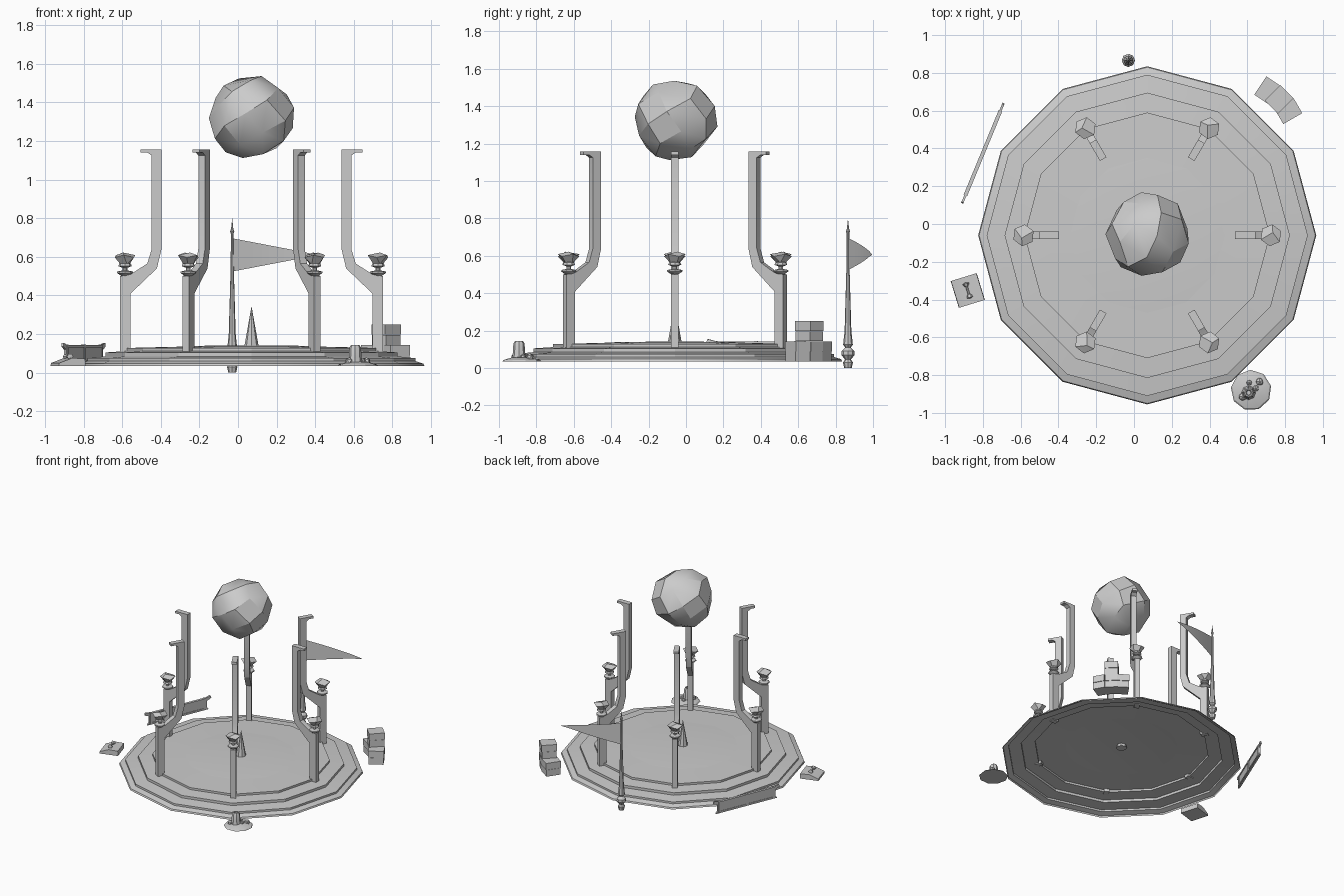
import bpy, bmesh, math, random
from math import cos, sin, pi, radians
from mathutils import Vector, Matrix

random.seed(4)
if "Cube" in bpy.data.objects:
    bpy.data.objects.remove(bpy.data.objects["Cube"], do_unlink=True)

stone = bpy.data.materials.new("stone_grey")
stone.use_nodes = True
stone.diffuse_color = (0.6, 0.6, 0.6, 1)
stone.node_tree.nodes["Principled BSDF"].inputs["Base Color"].default_value = (0.6, 0.6, 0.6, 1)

CENTRE = Vector((0.07, -0.06, 0))


def finish(name, bm, matrix=Matrix(), fix_normals=True):
    if fix_normals:
        bmesh.ops.recalc_face_normals(bm, faces=bm.faces)
    mesh = bpy.data.meshes.new(name)
    bm.to_mesh(mesh)
    bm.free()
    mesh.materials.append(stone)
    mesh.shade_smooth()
    mesh.set_sharp_from_angle(angle=radians(28))
    obj = bpy.data.objects.new(name, mesh)
    obj.matrix_world = matrix
    bpy.context.collection.objects.link(obj)
    return obj


def place(x, y, z=0, turn=0):
    return Matrix.Translation((x, y, z)) @ Matrix.Rotation(radians(turn), 4, 'Z')


def lathe(name, profile, sides, matrix=Matrix(), cap=False):
    """Spin (radius, height) points, listed from bottom to top."""
    bm = bmesh.new()
    rings = []
    for r, z in profile:
        if r == 0:
            rings.append([bm.verts.new((0, 0, z))] * sides)
        else:
            rings.append([bm.verts.new((r * cos(2 * pi * i / sides), r * sin(2 * pi * i / sides), z))
                          for i in range(sides)])
    for low, high in zip(rings, rings[1:]):
        for i in range(sides):
            j = (i + 1) % sides
            bm.faces.new(dict.fromkeys((low[i], low[j], high[j], high[i])))
    if cap:
        bm.faces.new(rings[0][::-1])
    return finish(name, bm, matrix, False)


def plate(name, outline, thick, matrix):
    """Extrude an outline drawn in local x and z, centred on local y."""
    bm = bmesh.new()
    face = bm.faces.new([bm.verts.new((x, -thick / 2, z)) for x, z in outline])
    extruded = bmesh.ops.extrude_face_region(bm, geom=[face])
    moved = [v for v in extruded["geom"] if isinstance(v, bmesh.types.BMVert)]
    bmesh.ops.translate(bm, verts=moved, vec=(0, thick, 0))
    return finish(name, bm, matrix)


def hull(name, points, matrix):
    bm = bmesh.new()
    for p in points:
        bm.verts.new(p)
    result = bmesh.ops.convex_hull(bm, input=bm.verts)
    loose = [v for v in bm.verts if not v.link_faces]
    bmesh.ops.delete(bm, geom=loose, context='VERTS')
    bmesh.ops.dissolve_limit(bm, angle_limit=radians(9), verts=bm.verts, edges=bm.edges)
    return finish(name, bm, matrix)


def block(name, size, matrix):
    bm = bmesh.new()
    bmesh.ops.create_cube(bm, size=1)
    bmesh.ops.scale(bm, vec=size, verts=bm.verts)
    return finish(name, bm, matrix)


# Stepped platform, open underneath, with a shallow round centre
lathe("platform", [(0.895, 0.035), (0.89, 0.047), (0.85, 0.06), (0.85, 0.075), (0.755, 0.085),
                   (0.755, 0.105), (0.65, 0.112), (0.65, 0.128), (0.41, 0.134)], 12,
      Matrix.Translation(CENTRE))
lathe("platform_centre", [(0.415, 0.133), (0.3, 0.139), (0, 0.142)], 24, Matrix.Translation(CENTRE))
lathe("centre_spike", [(0.04, 0.12), (0, 0.345)], 8, Matrix.Translation(CENTRE), True)

# Floating faceted boulder
points = []
for i in range(34):
    h = 1 - 2 * (i + 0.5) / 34
    ring = math.sqrt(1 - h * h)
    a = i * 2.39996 + random.uniform(-0.12, 0.12)
    points.append(Vector((ring * cos(a), ring * sin(a), h)) * random.uniform(0.215, 0.236))
hull("floating_boulder", points, Matrix.Translation(CENTRE + Vector((0, 0, 1.325))))

# Six pillars, each with a lamp on its ledge
pillar = [(0.68, 0.105), (0.68, 0.5), (0.626, 0.51), (0.54, 0.565), (0.517, 0.64), (0.517, 1.125),
          (0.54, 1.14), (0.574, 1.14), (0.574, 1.157), (0.466, 1.157), (0.466, 0.64),
          (0.49, 0.54), (0.626, 0.41), (0.626, 0.105)]
for i in range(6):
    turn = place(CENTRE.x, CENTRE.y, 0, 60 * i)
    plate("pillar_%d" % (i + 1), pillar, 0.04, turn)
    lamp = turn @ Matrix.Translation((0.655, 0, 0))
    lathe("lamp_stand_%d" % (i + 1),
          [(0.018, 0.5), (0.042, 0.517), (0.04, 0.524), (0.012, 0.53), (0.012, 0.543),
           (0.035, 0.552), (0.03, 0.565), (0, 0.568)], 8, lamp, True)
    crystal = [(0.026 * cos(k * pi / 2), 0.026 * sin(k * pi / 2), 0.562) for k in range(4)]
    crystal += [(0.058 * cos(k * pi / 3), 0.058 * sin(k * pi / 3), 0.597 + 0.012 * (k % 2))
                for k in range(6)]
    crystal.append((0.015, 0.01, 0.622))
    hull("lamp_crystal_%d" % (i + 1), crystal, lamp @ Matrix.Rotation(0.4, 4, 'Z'))

# Flag pole with turned foot and a long pennant
lathe("flag_pole", [(0.02, 0), (0.027, 0.03), (0.016, 0.045), (0.035, 0.07), (0.034, 0.09),
                    (0.015, 0.11), (0.026, 0.125), (0.018, 0.2), (0.008, 0.55), (0.007, 0.72),
                    (0.011, 0.73), (0.006, 0.745), (0, 0.8)], 8, place(-0.03, 0.866), True)
bm = bmesh.new()
columns = []
for k in range(6):
    t = k / 6
    y = 0.13 * t + 0.012 * sin(t * pi)
    columns.append([bm.verts.new((0.45 * t, y, 0.61 + s * 0.086 * (1 - t))) for s in (-1, 1)])
tip = bm.verts.new((0.45, 0.13, 0.605))
for a, b in zip(columns, columns[1:]):
    bm.faces.new((a[0], b[0], b[1], a[1]))
bm.faces.new((columns[-1][0], tip, columns[-1][1]))
finish("pennant", bm, place(-0.03, 0.866), False)

# Low barrier with flared ends and framed panels
side = [(0.265, 0.05), (0.25, 0.07), (0.25, 0.12), (0.287, 0.135), (0.28, 0.155), (0.23, 0.142)]
outline = side + [(-x, z) for x, z in reversed(side)]
barrier = place(-0.80, 0.375, 0, 67.5)
plate("barrier_panel", outline, 0.012, barrier)
for x in (-0.235, 0, 0.235):
    block("barrier_post", (0.016, 0.02, 0.09), barrier @ Matrix.Translation((x, 0, 0.1)))
for z in (0.06, 0.137):
    block("barrier_rail", (0.47, 0.02, 0.012), barrier @ Matrix.Translation((0, 0, z)))

# Sloped slab with a small knobbed handle
slab = place(-0.88, -0.352, 0, 17)
plate("slab", [(-0.072, 0.035), (0.072, 0.035), (0.07, 0.073), (0, 0.076), (-0.07, 0.05)], 0.148, slab)
handle = slab @ Matrix.Translation((0, 0, 0.083)) @ Matrix.Rotation(pi / 2, 4, 'X')
lathe("slab_handle", [(0, -0.045), (0.017, -0.038), (0.014, -0.028), (0.006, -0.02), (0.006, 0.02),
                      (0.014, 0.028), (0.017, 0.038), (0, 0.045)], 6, handle)

# Broken curved wall: two courses of three blocks, then two single blocks
wall = [(0.706, 0.708, -34), (0.768, 0.659, -45), (0.818, 0.597, -60)]
for row in range(4):
    for x, y, turn in (wall if row < 2 else wall[1:2]):
        width = 0.09 if row < 2 else 0.1
        block("wall_block", (width, 0.108 + 0.008 * (row % 2), 0.053),
              place(x, y, 0.062 + 0.054 * row, turn))

# Earth mound with a hollow stump and small stones
lathe("mound", [(0.108, 0.035), (0.1, 0.043), (0.055, 0.056), (0, 0.06)], 9, place(0.62, -0.88, 0, 12), True)
lathe("stump", [(0.04, 0.045), (0.033, 0.08), (0.03, 0.13), (0.022, 0.144), (0.015, 0.142),
                (0.012, 0.12), (0, 0.12)], 8, place(0.607, -0.893))
for x, y, r in ((0.665, -0.835, 0.022), (0.575, -0.915, 0.022), (0.645, -0.87, 0.018), (0.61, -0.84, 0.016)):
    bm = bmesh.new()
    bmesh.ops.create_icosphere(bm, subdivisions=1, radius=r)
    finish("mound_stone", bm, place(x, y, 0.058, 25))
